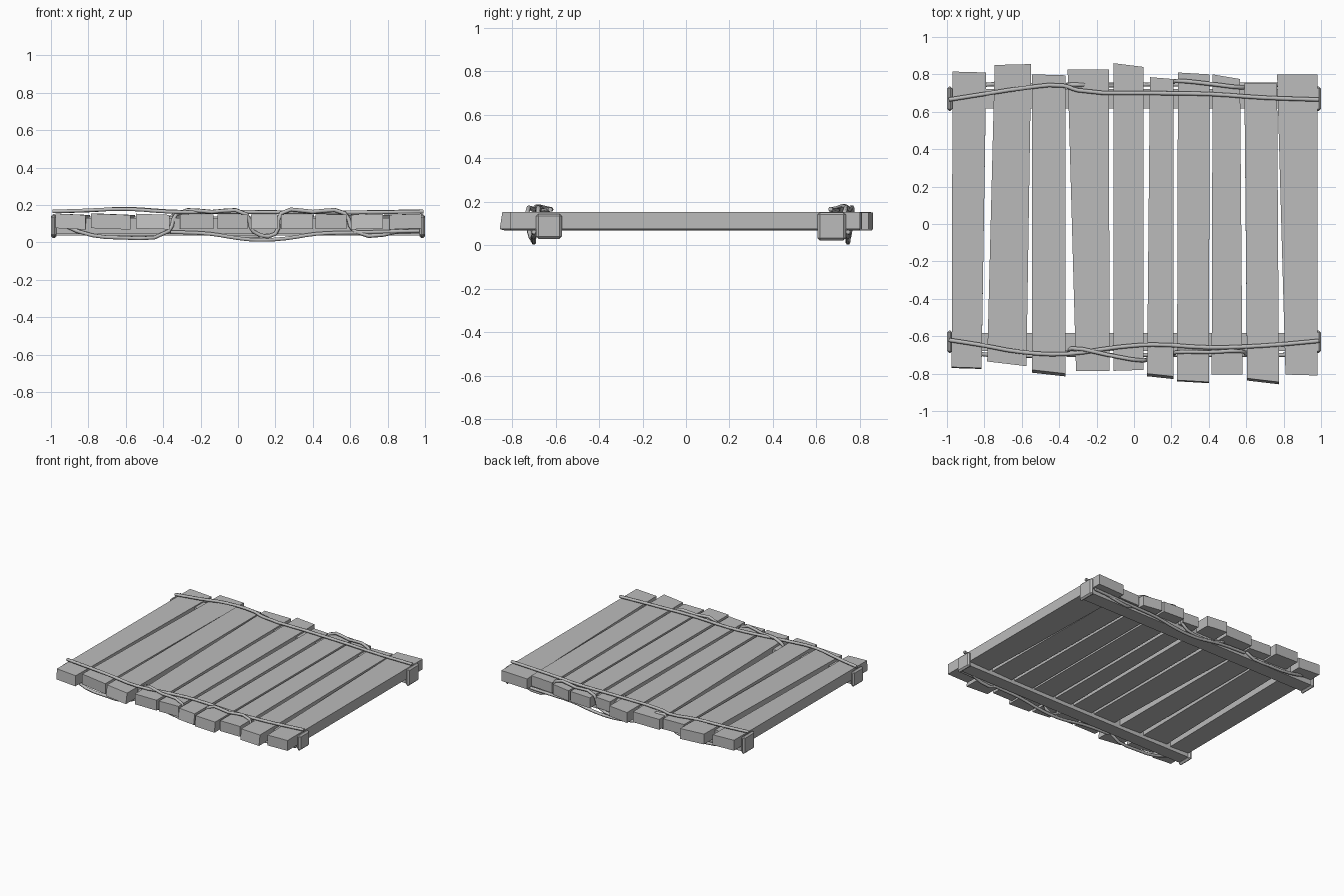
import bpy, bmesh
from mathutils import Vector

cube = bpy.data.objects.get("Cube")
if cube:
    bpy.data.objects.remove(cube)

grey = bpy.data.materials.new("weathered grey")
grey.use_nodes = True
COLOUR = (0.5, 0.5, 0.5, 1)
grey.diffuse_color = COLOUR
grey.node_tree.nodes["Principled BSDF"].inputs["Base Color"].default_value = COLOUR


def finish(name, bm):
    bmesh.ops.recalc_face_normals(bm, faces=bm.faces)
    mesh = bpy.data.meshes.new(name)
    bm.to_mesh(mesh)
    bm.free()
    mesh.materials.append(grey)
    obj = bpy.data.objects.new(name, mesh)
    bpy.context.collection.objects.link(obj)
    return obj


def box(name, lo, hi, bevel=0):
    lo, hi = Vector(lo), Vector(hi)
    bm = bmesh.new()
    bmesh.ops.create_cube(bm, size=1)
    for v in bm.verts:
        v.co = (lo + hi) / 2 + v.co * (hi - lo)
    if bevel:
        bmesh.ops.bevel(bm, geom=bm.edges[:], offset=bevel, segments=1, affect='EDGES')
    return finish(name, bm)


def plank(name, back, front, tilt, flare):
    """Uneven board; back and front are (left x, right x, left y, right y)."""
    bm = bmesh.new()
    bmesh.ops.create_cube(bm, size=1)
    for v in bm.verts:
        end = back if v.co.y > 0 else front
        right, low = v.co.x > 0, v.co.z < 0
        x, y = (end[1], end[3]) if right else (end[0], end[2])
        if low and v.co.y < 0:
            y -= flare
        z = 0.072 if low else 0.15
        v.co = (x, y, z + (-tilt if right else tilt))
    return finish(name, bm)


def rope(name, points, radius=0.011):
    """Five-sided rope through a few points."""
    curve = bpy.data.curves.new(name, 'CURVE')
    curve.dimensions = '3D'
    curve.bevel_depth = radius
    curve.bevel_resolution = 1
    curve.resolution_u = 3
    curve.use_fill_caps = True
    spline = curve.splines.new('BEZIER')
    spline.bezier_points.add(len(points) - 1)
    for bp, p in zip(spline.bezier_points, points):
        bp.co = p
        bp.handle_left_type = bp.handle_right_type = 'AUTO'
    curve.materials.append(grey)
    obj = bpy.data.objects.new(name, curve)
    bpy.context.collection.objects.link(obj)
    return obj


# Ten loose boards, each a little different
boards = [
    ((-.97, -.79, .815, .81), (-.975, -.815, -.765, -.77), .004, .005),
    ((-.745, -.55, .85, .855), (-.785, -.575, -.735, -.76), .004, 0),
    ((-.545, -.365, .80, .795), (-.545, -.365, -.78, -.80), .003, .015),
    ((-.355, -.135, .825, .825), (-.31, -.13, -.785, -.785), 0, 0),
    ((-.11, .05, .86, .84), (-.11, .05, -.785, -.78), 0, 0),
    ((.085, .21, .785, .775), (.07, .21, -.80, -.815), 0, .014),
    ((.235, .405, .81, .80), (.23, .40, -.835, -.845), 0, .006),
    ((.42, .567, .80, .775), (.415, .58, -.805, -.805), 0, 0),
    ((.59, .765, .755, .75), (.605, .775, -.825, -.845), -.003, .012),
    ((.765, .98, .80, .80), (.81, .98, -.805, -.81), -.003, 0),
]
for i, args in enumerate(boards, 1):
    plank(f"plank_{i}", *args)

# Cross beams with chamfered end caps
for side, y0, y1, z0, z1 in (("front", -.69, -.57, .03, .145),
                             ("back", .605, .735, .022, .152)):
    box(side + "_beam", (-.98, y0 + .012, z0 + .014), (.98, y1 - .012, z1 - .014))
    for end, x in (("right", -.985), ("left", .985)):
        box(f"{side}_{end}_beam_cap", (x - .014, y0, z0), (x + .014, y1, z1), .011)

# Ropes lying over the boards
rope("front_top_rope", [(-.99, -.62, .165), (-.83, -.645, .17), (-.6, -.685, .178),
                        (-.36, -.695, .163), (-.1, -.66, .162), (.1, -.645, .162),
                        (.4, -.66, .16), (.7, -.65, .16), (.99, -.625, .165)])
rope("back_top_rope", [(-.99, .665, .165), (-.8, .695, .17), (-.6, .725, .18),
                       (-.38, .74, .167), (-.3, .715, .164), (.1, .70, .163),
                       (.4, .695, .16), (.7, .675, .162), (.99, .665, .167)])

# Ropes sagging below and weaving up through the gaps
rope("front_weave_rope", [(-.98, -.66, .13), (-.86, -.69, .06), (-.62, -.705, .025),
                          (-.37, -.69, .06), (-.33, -.665, .15), (-.14, -.70, .163),
                          (.045, -.73, .15), (.08, -.72, .06), (.2, -.70, .045),
                          (.23, -.685, .155), (.4, -.685, .163), (.57, -.68, .155),
                          (.62, -.70, .06), (.86, -.69, .06), (.98, -.65, .12)])
rope("back_weave_rope", [(-.98, .70, .13), (-.84, .74, .06), (-.6, .745, .035),
                         (-.38, .74, .07), (-.34, .745, .155), (-.15, .74, .06),
                         (.05, .745, .03), (.2, .755, .07), (.23, .765, .155),
                         (.4, .75, .163), (.575, .73, .155), (.62, .735, .06),
                         (.84, .74, .058), (.98, .70, .12)])
for side, y in (("front", -.70), ("back", .745)):
    rope(side + "_lower_rope", [(-.36, y, .055), (-.15, y, .045), (.0, y, .022),
                                (.1, y, .013), (.25, y, .02), (.42, y, .045),
                                (.62, y, .052), (.97, y, .062)])
